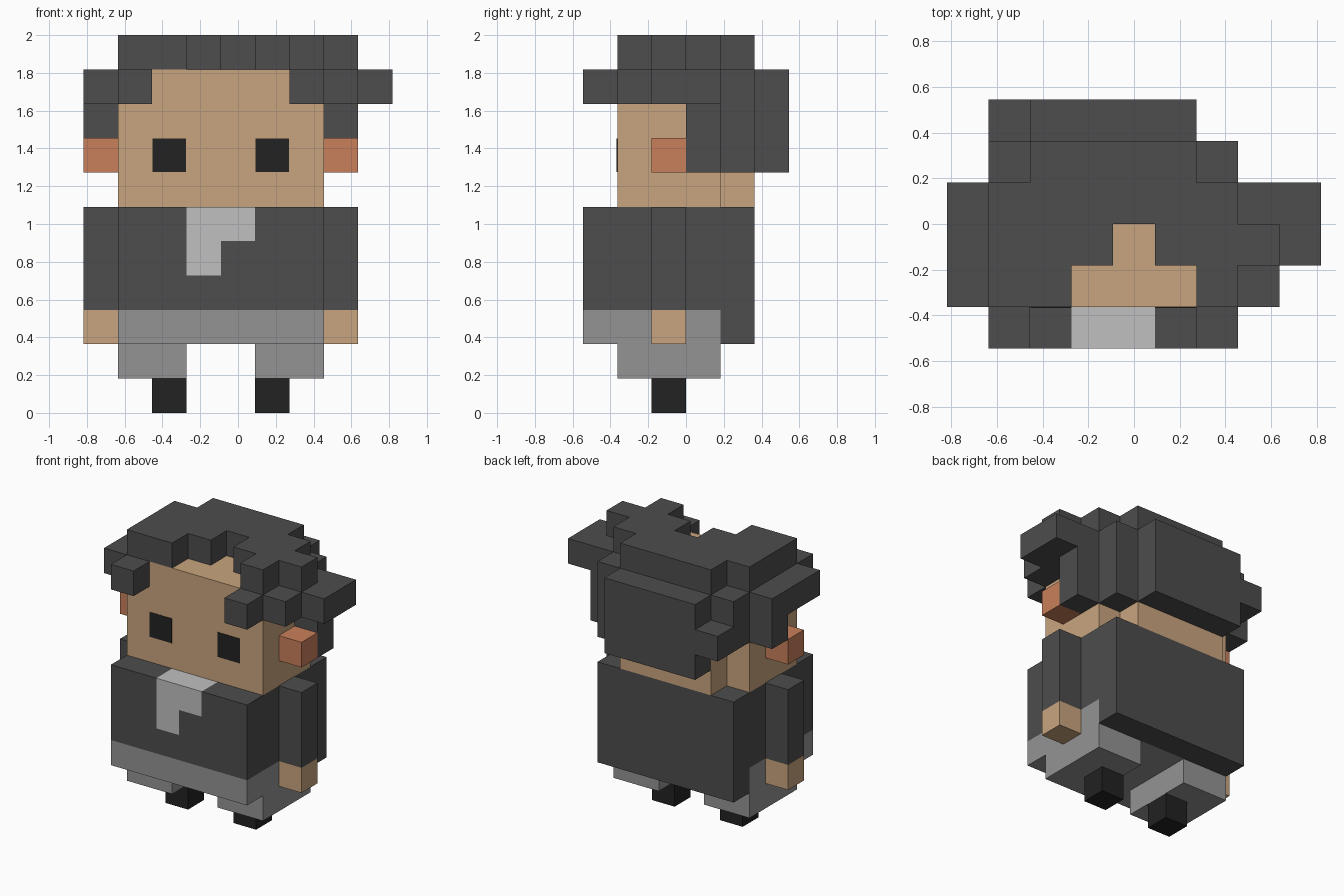
import bpy, bmesh
from mathutils import Vector

if "Cube" in bpy.data.objects:
    bpy.data.objects.remove(bpy.data.objects["Cube"])

U = 2 / 11  # block size: the figure is 11 blocks tall, 9 wide, 6 deep


def material(name, hexcode):
    mat = bpy.data.materials.new(name)
    srgb = [int(hexcode[k:k + 2], 16) / 255 for k in (0, 2, 4)]
    mat.diffuse_color = [((c + 0.055) / 1.055) ** 2.4 for c in srgb] + [1]
    mat.use_nodes = True
    mat.node_tree.nodes["Principled BSDF"].inputs["Base Color"].default_value = mat.diffuse_color
    return mat


charcoal = material("charcoal", "4d4d4d")
skin = material("skin tan", "c9a57e")
blush = material("warm orange", "c97f5b")
grey = material("mid grey", "949494")
pale = material("pale grey", "c0c0c0")
black = material("near black", "222222")

owner = {}      # block -> part name; later parts replace earlier ones
materials = {}  # part name -> material


def part(name, mat, *boxes):
    """Claim blocks; each box is (x0, x1, y0, y1, z0, z1) in block units."""
    materials[name] = mat
    for x0, x1, y0, y1, z0, z1 in boxes:
        for i in range(x0, x1):
            for j in range(y0, y1):
                for k in range(z0, z1):
                    owner[i, j, k] = name


# Lower body
for side, x in (("left", 1), ("right", 5)):
    part(side + "_leg", grey, (x, x + 2, 1, 4, 1, 2))
for side, x in (("left", 2), ("right", 5)):
    part(side + "_foot", black, (x, x + 1, 2, 3, 0, 1))
part("trousers", grey, (1, 7, 0, 4, 2, 3))

# Jacket with a longer back, and shirt front
part("jacket", charcoal, (1, 7, 0, 5, 3, 6), (1, 7, 4, 5, 2, 3))
part("shirt", pale, (3, 5, 0, 1, 5, 6), (3, 4, 0, 1, 4, 5))

# Head with a narrower back
part("head", skin, (1, 7, 1, 4, 6, 9), (2, 6, 4, 5, 6, 9), (2, 6, 1, 4, 9, 10))

# Arms, hands and ears on both sides
for side, x in (("left", 0), ("right", 7)):
    part(side + "_sleeve", charcoal, (x, x + 1, 2, 3, 3, 6))
    part(side + "_hand", skin, (x, x + 1, 2, 3, 2, 3))
    part(side + "_ear", blush, (x, x + 1, 2, 3, 7, 8))

# Hair
part("hair_top", charcoal,
     (1, 3, 1, 2, 10, 11), (6, 7, 1, 2, 10, 11),    # fringe
     (1, 4, 2, 3, 10, 11), (5, 8, 2, 3, 10, 11),    # around the parting
     (1, 7, 3, 4, 10, 11), (2, 6, 4, 5, 10, 11))
part("hair_sides", charcoal,
     (0, 2, 1, 4, 9, 10), (6, 8, 1, 4, 9, 10),      # band round the head
     (8, 9, 2, 4, 9, 10),                           # right tuft
     (1, 2, 0, 1, 9, 10), (6, 7, 0, 1, 9, 10),      # forehead locks
     (0, 1, 3, 4, 8, 9), (7, 8, 3, 4, 7, 9))        # sideburns
part("hair_back", charcoal,
     (2, 6, 5, 6, 7, 10), (2, 6, 4, 5, 9, 10),
     (6, 7, 4, 5, 7, 10), (1, 2, 4, 5, 8, 10), (1, 2, 5, 6, 8, 9))

# Turn each part into a shell of its exposed block sides
AXES = [Vector(a) for a in ((1, 0, 0), (0, 1, 0), (0, 0, 1))]
for name, mat in materials.items():
    bm = bmesh.new()
    for (i, j, k), who in owner.items():
        if who != name:
            continue
        centre = Vector((i - 4, j - 2.5, k + 0.5))
        for a in range(3):
            for s in (-1, 1):
                n = AXES[a] * s
                if (i + int(n.x), j + int(n.y), k + int(n.z)) in owner:
                    continue
                u, v = AXES[(a + 1) % 3], AXES[(a + 2) % 3] * s
                bm.faces.new([bm.verts.new((centre + (n + p * u + q * v) / 2) * U)
                              for p, q in ((-1, -1), (1, -1), (1, 1), (-1, 1))])
    bmesh.ops.remove_doubles(bm, verts=bm.verts, dist=0.001)
    mesh = bpy.data.meshes.new(name)
    bm.to_mesh(mesh)
    bm.free()
    mesh.materials.append(mat)
    bpy.context.collection.objects.link(bpy.data.objects.new(name, mesh))

# Eyes: thin plates on the face
for side, x in (("left", -2), ("right", 1)):
    bpy.ops.mesh.primitive_cube_add(size=1, location=(x * U, -2 * U, 7.5 * U))
    eye = bpy.context.object
    eye.name = side + "_eye"
    eye.scale = (U * 0.98, 0.006, U * 0.98)
    eye.data.materials.append(black)
